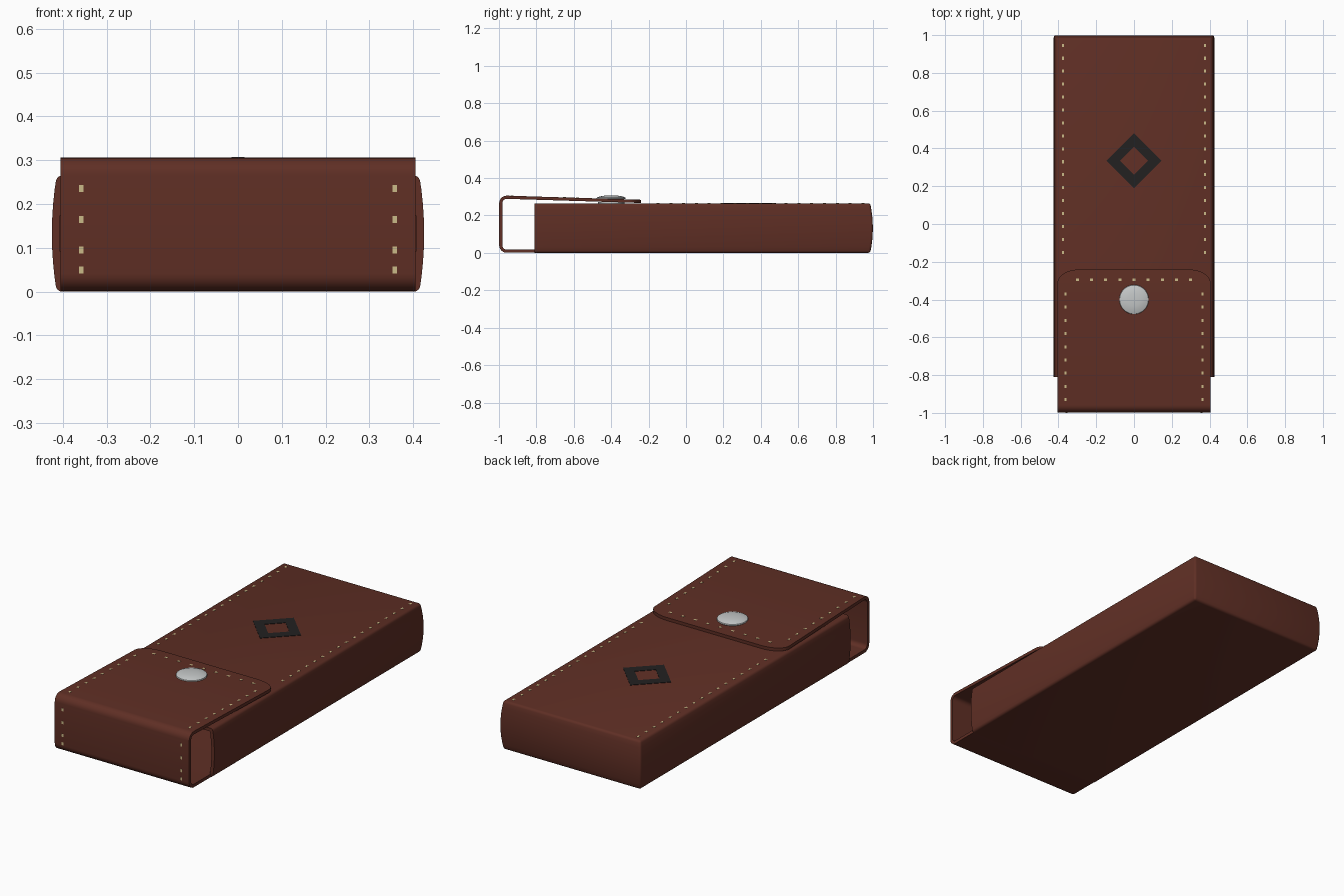
import bpy, bmesh, math
from mathutils import Matrix, Vector

if "Cube" in bpy.data.objects:
    bpy.data.objects.remove(bpy.data.objects["Cube"])


def material(name, rgb):
    m = bpy.data.materials.new(name)
    m.diffuse_color = (*rgb, 1)
    m.use_nodes = True
    m.node_tree.nodes["Principled BSDF"].inputs["Base Color"].default_value = m.diffuse_color
    return m


LEATHER = material("brown leather", (0.115, 0.028, 0.018))
DARK = material("dark inlay", (0.016, 0.015, 0.015))
METAL = material("silver metal", (0.55, 0.57, 0.57))
THREAD = material("cream thread", (0.60, 0.50, 0.25))


def finish(bm, name, mat, thickness=0, bevel=0, angle=35):
    """Turn a bmesh into an object, apply its modifiers and smooth it."""
    bmesh.ops.recalc_face_normals(bm, faces=bm.faces)
    me = bpy.data.meshes.new(name)
    bm.to_mesh(me)
    bm.free()
    me.materials.append(mat)
    ob = bpy.data.objects.new(name, me)
    bpy.context.collection.objects.link(ob)
    bpy.ops.object.select_all(action='DESELECT')
    ob.select_set(True)
    bpy.context.view_layer.objects.active = ob
    if bevel:
        b = ob.modifiers.new("bevel", 'BEVEL')
        b.width, b.segments = bevel, 3
        b.limit_method, b.angle_limit = 'ANGLE', math.radians(40)
        bpy.ops.object.modifier_apply(modifier="bevel")
    if thickness:
        s = ob.modifiers.new("thickness", 'SOLIDIFY')
        s.thickness, s.offset = thickness, -1
        bpy.ops.object.modifier_apply(modifier="thickness")
    bpy.ops.object.shade_smooth_by_angle(angle=math.radians(angle))
    return ob


def loft(bm, rows):
    rows = [[bm.verts.new(p) for p in r] for r in rows]
    for a, b in zip(rows, rows[1:]):
        for i in range(len(a) - 1):
            bm.faces.new((a[i], a[i + 1], b[i + 1], b[i]))
    return rows


# Pouch: bulging sides and back, open at the front
H = 0.265
bm = bmesh.new()
rows = []
for k in range(9):
    t = k / 8
    bulge = 1 - (2 * t - 1) ** 2
    x, y = 0.414 + 0.011 * bulge, 0.985 + 0.014 * bulge
    rows.append([(-x, -0.81, H * t), (-x, y, H * t), (x, y, H * t), (x, -0.81, H * t)])
rows = loft(bm, rows)
bm.faces.new(rows[0])
bm.faces.new(rows[-1])
# the front is an open border, so aim the normals outward before thickening
bmesh.ops.recalc_face_normals(bm, faces=bm.faces)
finish(bm, "pouch_body", LEATHER, 0.018, 0.012)

# Flap: strap from the floor, around the front and back over the top
FW = 0.405


def flap_z(y):
    return 0.306 - 0.022 * (y + 0.96) / 0.72


path = [(-0.80, 0.001, FW)]
for cy, cz, start in ((-0.959, 0.041, 270), (-0.959, 0.266, 180)):
    for k in range(7):
        a = math.radians(start - 15 * k)
        path.append((cy + 0.04 * math.cos(a), cz + 0.04 * math.sin(a), FW))
for k in range(9):
    a = math.radians(90 * k / 8)
    y = -0.31 + 0.07 * math.sin(a)
    path.append((y, flap_z(y), FW - 0.12 * (1 - math.cos(a))))
bm = bmesh.new()
loft(bm, [[(-w, y, z), (w, y, z)] for y, z, w in path])
flap_faces = bm.faces
bmesh.ops.recalc_face_normals(bm, faces=bm.faces)
# choose the thickness sign so the leather grows inward
bm.faces.ensure_lookup_table()
bottom_out = bm.faces[0].normal.z < 0
finish(bm, "flap", LEATHER, 0.017 if bottom_out else -0.017)


# Snap fastener: domed cap and the base under the flap
def lathe(name, profile, centre, mat, n=40):
    bm = bmesh.new()
    loft(bm, [[(r * math.cos(2 * math.pi * i / n), r * math.sin(2 * math.pi * i / n), z)
               for i in range(n + 1)] for r, z in profile])
    bmesh.ops.remove_doubles(bm, verts=bm.verts, dist=1e-5)
    bmesh.ops.translate(bm, verts=bm.verts, vec=centre)
    finish(bm, name, mat)


lathe("snap_cap", [(0, 0), (0.074, 0), (0.078, 0.004), (0.076, 0.009),
                   (0.06, 0.015), (0.035, 0.019), (0, 0.0205)], (0, -0.4, 0.287), METAL)
lathe("snap_base", [(0, 0), (0.07, 0), (0.07, 0.01), (0, 0.01)], (0, -0.4, 0.263), METAL)

# Plain diamond inlay: a thin frame on the pouch top
bm = bmesh.new()
loops = []
for r, z in ((0.145, H - 0.002), (0.145, H + 0.002), (0.075, H + 0.002), (0.075, H - 0.002)):
    loops.append([(r * math.cos(i * math.pi / 2), 0.335 + r * math.sin(i * math.pi / 2), z)
                  for i in range(5)])
loft(bm, loops + loops[:1])
bmesh.ops.remove_doubles(bm, verts=bm.verts, dist=1e-5)
finish(bm, "diamond_inlay", DARK)


# Stitches: tiny plates nearly flush with the leather
def stitches(name, items):
    bm = bmesh.new()
    for pos, size in items:
        m = Matrix.Translation(Vector(pos)) @ Matrix.Diagonal((*size, 1))
        bmesh.ops.create_cube(bm, size=1, matrix=m)
    finish(bm, name, THREAD)


ALONG_Y, ALONG_X, ALONG_Z = (0.011, 0.016, 0.002), (0.016, 0.011, 0.002), (0.011, 0.002, 0.016)
sides = (-1, 1)
stitches("pouch_stitches",
         [((s * 0.375, -0.15 + 0.0685 * i, H), ALONG_Y) for s in sides for i in range(17)])
flap_items = [((s * 0.362, -0.93 + 0.07 * i, flap_z(-0.93 + 0.07 * i)), ALONG_Y)
              for s in sides for i in range(9)]
flap_items += [((-0.3 + 0.075 * i, -0.295, flap_z(-0.295)), ALONG_X) for i in range(9)]
stitches("flap_stitches", flap_items)
stitches("front_stitches", [((s * 0.358, -0.999, z), ALONG_Z)
                            for s in sides for z in (0.05, 0.095, 0.165, 0.235)])
